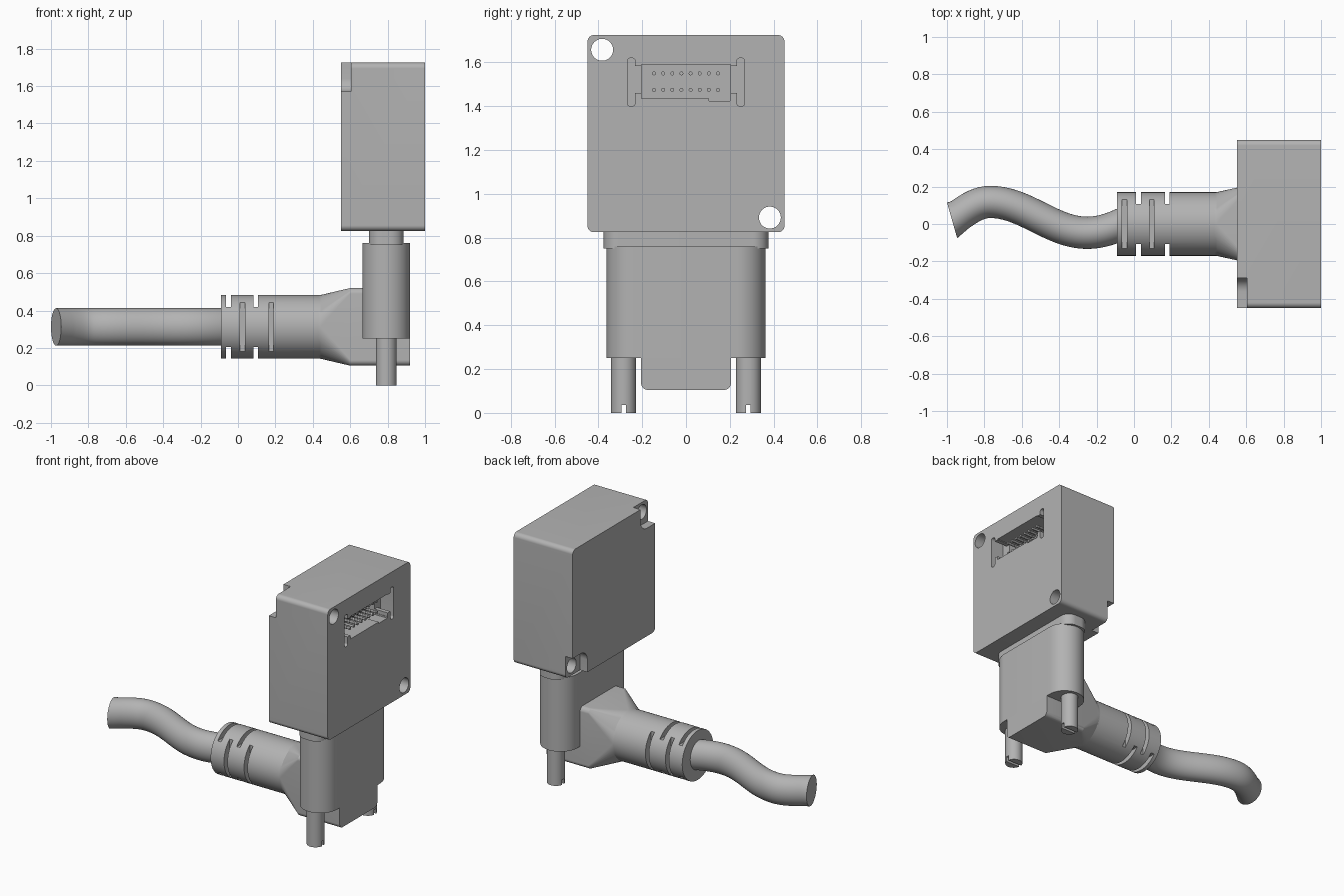
import bpy, bmesh, math
from mathutils import Vector, Matrix

cube = bpy.data.objects.get("Cube")
if cube:
    bpy.data.objects.remove(cube, do_unlink=True)

GREY = (0.45, 0.45, 0.45, 1)
grey = bpy.data.materials.new("plain grey")
grey.use_nodes = True
grey.diffuse_color = GREY
grey.node_tree.nodes["Principled BSDF"].inputs["Base Color"].default_value = GREY


def finish(name, bm):
    """Turn a bmesh into a grey object with smooth shading and sharp edges."""
    bmesh.ops.remove_doubles(bm, verts=bm.verts, dist=1e-5)
    bmesh.ops.recalc_face_normals(bm, faces=bm.faces)
    mesh = bpy.data.meshes.new(name)
    bm.to_mesh(mesh)
    bm.free()
    mesh.materials.append(grey)
    obj = bpy.data.objects.new(name, mesh)
    bpy.context.collection.objects.link(obj)
    smooth(obj)
    return obj


def activate(obj):
    bpy.ops.object.select_all(action="DESELECT")
    obj.select_set(True)
    bpy.context.view_layer.objects.active = obj


def smooth(obj):
    activate(obj)
    bpy.ops.object.shade_smooth_by_angle(angle=math.radians(30))


def section(hu, hv, r, steps=12):
    """Rounded rectangle outline; a circle when r equals both half sizes."""
    pts = []
    for q, (su, sv) in enumerate(((1, 1), (-1, 1), (-1, -1), (1, -1))):
        for j in range(steps + 1):
            a = (q + j / steps) * math.pi / 2
            pts.append((su * (hu - r) + r * math.cos(a), sv * (hv - r) + r * math.sin(a)))
    return pts


def loft(name, rings):
    bm = bmesh.new()
    loops = [[bm.verts.new(p) for p in ring] for ring in rings]
    n = len(loops[0])
    for a, b in zip(loops, loops[1:]):
        for i in range(n):
            j = (i + 1) % n
            bm.faces.new((a[i], a[j], b[j], b[i]))
    bmesh.ops.remove_doubles(bm, verts=bm.verts, dist=1e-5)
    bmesh.ops.holes_fill(bm, edges=[e for e in bm.edges if e.is_boundary], sides=0)
    return finish(name, bm)


def ring_x(x, y, z, hy, hz, r):
    return [(x, y + u, z + v) for u, v in section(hy, hz, r)]


def bar_x(name, x0, x1, y, z, hy, hz, r):
    return loft(name, [ring_x(x, y, z, hy, hz, r) for x in (x0, x1)])


def bar_z(name, z0, z1, x, y, hx, hy, r):
    return loft(name, [[(x + u, y + v, z) for u, v in section(hx, hy, r)] for z in (z0, z1)])


def box(name, x0, x1, y0, y1, z0, z1):
    bm = bmesh.new()
    bmesh.ops.create_cube(bm, size=1)
    bmesh.ops.scale(bm, vec=(x1 - x0, y1 - y0, z1 - z0), verts=bm.verts)
    bmesh.ops.translate(bm, vec=((x0 + x1) / 2, (y0 + y1) / 2, (z0 + z1) / 2), verts=bm.verts)
    return finish(name, bm)


def cut(obj, cutters):
    for c in cutters:
        mod = obj.modifiers.new("cut", "BOOLEAN")
        mod.operation = "DIFFERENCE"
        mod.solver = "EXACT"
        mod.object = c
        activate(obj)
        bpy.ops.object.modifier_apply(modifier=mod.name)
        bpy.data.objects.remove(c, do_unlink=True)
    smooth(obj)


# Housing with two stepped corners, mounting holes and a header socket
MID = 1.275
housing = bar_x("housing", 0.55, 1.0, 0, MID, 0.45, 0.45, 0.03)
cutters = []
for s in (-1, 1):
    cutters.append(bar_x("corner_cut", 0.5, 0.605, s * 0.39, MID - s * 0.4, 0.1, 0.105, 0.07))
    cutters.append(box("edge_cut", 0.5, 0.605, *sorted((s * 0.39, s * 0.6)),
                       *sorted((MID - s * 0.295, MID - s * 0.6))))
    cutters.append(box("end_cut", 0.5, 0.605, *sorted((s * 0.36, s * 0.6)),
                       *sorted((MID - s * 0.4, MID - s * 0.6))))
    cutters.append(box("low_cut", 0.5, 0.605, *sorted((s * 0.29, s * 0.6)),
                       *sorted((MID - s * 0.42, MID - s * 0.6))))
    cutters.append(bar_x("hole_cut", 0.4, 1.1, s * 0.383, MID - s * 0.383, 0.05, 0.05, 0.05))
    cutters.append(bar_x("ear_cut", 0.9, 1.1, s * 0.25, 1.51, 0.018, 0.11, 0.015))
cutters.append(box("bridge_cut", 0.9, 1.1, -0.24, 0.24, 1.46, 1.585))
cutters.append(box("socket_cut", 0.84, 1.1, -0.203, 0.203, 1.435, 1.59))
cutters.append(box("key_cut", 0.84, 1.1, 0.105, 0.2, 1.425, 1.5))
cut(housing, cutters)

# Header pins
bm = bmesh.new()
turn = Matrix.Rotation(math.pi / 2, 4, "Y")
for i in range(8):
    for z in (1.475, 1.55):
        place = Matrix.Translation((0.895, (i - 3.5) * 0.0417, z)) @ turn
        bmesh.ops.create_cone(bm, cap_ends=True, segments=12, radius1=0.009,
                              radius2=0.009, depth=0.13, matrix=place)
finish("header_pins", bm)

# Plug collar and plug body
bar_z("plug_collar", 0.75, 0.84, 0.793, 0, 0.0925, 0.376, 0.07)
bar_z("plug_body", 0.25, 0.76, 0.7925, 0, 0.1275, 0.363, 0.1275)

# Slotted thumb screws
for s, side in ((-1, "right"), (1, "left")):
    screw = bar_z(side + "_screw", 0, 0.27, 0.7925, s * 0.285, 0.055, 0.057, 0.055)
    cut(screw, [box("slot_cut", 0.6, 1, s * 0.285 - 0.01, s * 0.285 + 0.01, -0.1, 0.035)])

# Angled cable outlet, blending from a round sleeve to a square block
AXIS = 0.3125
loft("cable_outlet", [ring_x(0.43, 0, AXIS, 0.17, 0.17, 0.17),
                      ring_x(0.44, 0, AXIS, 0.17, 0.17, 0.17),
                      ring_x(0.60, 0, AXIS, 0.205, 0.2075, 0.03),
                      ring_x(0.92, 0, AXIS, 0.205, 0.2075, 0.03)])

# Strain relief sleeve with alternating slits
sleeve = bar_x("strain_relief", -0.09, 0.44, 0, AXIS, 0.17, 0.17, 0.17)
slits = []
for s in (-1, 1):
    lo, hi = sorted((s * 0.1075, s * 0.3))
    for x in (-0.05, 0.095):
        slits.append(box("slit", x - 0.013, x + 0.013, -0.3, 0.3, AXIS + lo, AXIS + hi))
    for x in (0.025, 0.178):
        slits.append(box("slit", x - 0.013, x + 0.013, lo, hi, AXIS - 0.3, AXIS + 0.3))
cut(sleeve, slits)

# Wavy cable with an oblique end
START, CREST = -0.9725, -0.77


def wave(x):
    half = 0.36 if x < CREST else 0.52
    return 0.0355 + 0.0825 * math.cos(math.pi * (x - CREST) / half)


rings = []
for i in range(46):
    x = START if i == 0 else -0.93 + (i - 1) * 0.02
    slope = math.atan((wave(x + 0.001) - wave(x - 0.001)) / 0.002)
    angle, half = (0.28, 0.099) if i == 0 else (slope, 0.086)
    side = Vector((-math.sin(angle), math.cos(angle), 0))
    centre = Vector((x, wave(x), AXIS))
    rings.append([centre + side * u * half + Vector((0, 0, v * 0.1)) for u, v in section(1, 1, 1, 10)])
loft("cable", rings)
